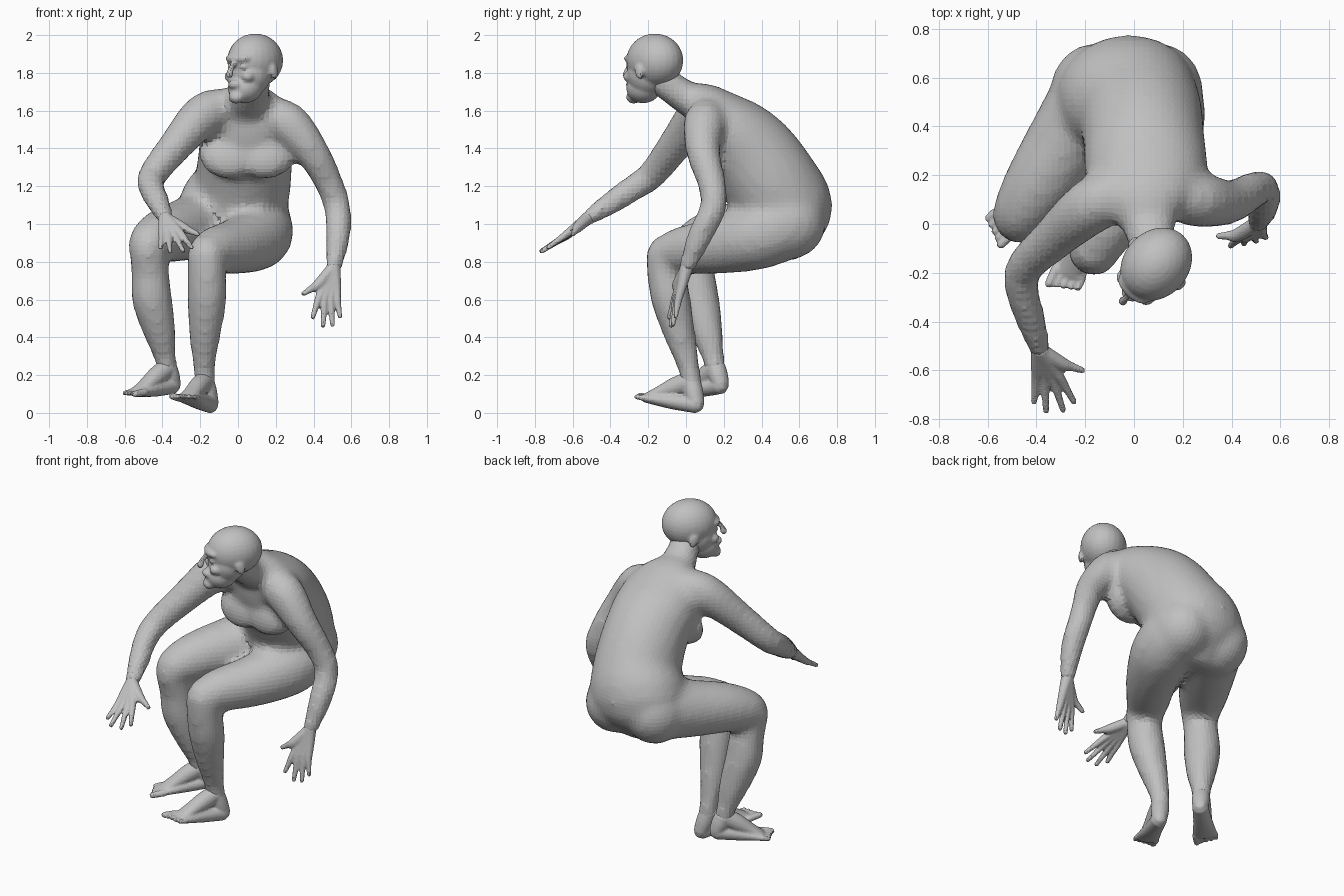
import bpy
import bmesh
from mathutils import Matrix, Vector
from math import cos, sin, pi, radians

old = bpy.data.objects.get("Cube")
if old:
    bpy.data.objects.remove(old, do_unlink=True)

# One plain grey for the whole figure
GREY = (.53, .53, .53, 1)
skin = bpy.data.materials.new("plain grey")
skin.use_nodes = True
skin.diffuse_color = GREY
skin.node_tree.nodes["Principled BSDF"].inputs["Base Color"].default_value = GREY


def spline(stations, steps=4):
    """Smooth curve through stations of (x, y, z, half width, half depth)."""
    rows = [Vector(s if len(s) == 5 else (*s, s[-1])) for s in stations]
    rows = [rows[0]] + rows + [rows[-1]]
    result = []
    for a, b, c, d in zip(rows, rows[1:], rows[2:], rows[3:]):
        for i in range(steps):
            t = i / steps
            result.append(b + (c - a) * (t / 2) + (a * 2 - b * 5 + c * 4 - d) * (t * t / 2)
                          + (b * 3 - a - c * 3 + d) * (t ** 3 / 2))
    return result + [rows[-1]]


def tube(bm, stations, side=(1, 0, 0), sides=16):
    """Loft elliptical rings along a path and round off both ends."""
    rows = spline(stations)
    centres = [r.xyz for r in rows]
    sizes = [(r[3], r[4]) for r in rows]
    for end, inner in ((0, 1), (-1, -2)):
        outward = (centres[end] - centres[inner]).normalized()
        tip = centres[end] + outward * min(sizes[end]) * .7
        small = tuple(s * .6 for s in sizes[end])
        place = 0 if end == 0 else len(centres)
        centres.insert(place, tip)
        sizes.insert(place, small)
    rings = []
    for i, (centre, (wide, deep)) in enumerate(zip(centres, sizes)):
        along = (centres[min(i + 1, len(centres) - 1)] - centres[max(i - 1, 0)]).normalized()
        across = Vector(side)
        across = (across - along * across.dot(along)).normalized()
        other = along.cross(across)
        rings.append([bm.verts.new(centre + across * wide * cos(k * 2 * pi / sides)
                                   + other * deep * sin(k * 2 * pi / sides))
                      for k in range(sides)])
    for low, high in zip(rings, rings[1:]):
        for k in range(sides):
            n = (k + 1) % sides
            bm.faces.new((low[k], low[n], high[n], high[k]))
    bm.faces.new(rings[0][::-1])
    bm.faces.new(rings[-1])


def ball(bm, centre, radii, turn=0):
    """Ellipsoid, optionally tipped about x by some degrees."""
    matrix = (Matrix.Translation(centre) @ Matrix.Rotation(radians(turn), 4, "X")
              @ Matrix.Diagonal((*radii, 1)))
    bmesh.ops.create_uvsphere(bm, u_segments=24, v_segments=16, radius=1, matrix=matrix)


def finish(bm, name, voxel, passes):
    """Fuse the overlapping volumes into one faceted skin."""
    bmesh.ops.recalc_face_normals(bm, faces=bm.faces)
    mesh = bpy.data.meshes.new(name)
    bm.to_mesh(mesh)
    bm.free()
    mesh.materials.append(skin)
    obj = bpy.data.objects.new(name, mesh)
    bpy.context.collection.objects.link(obj)
    fuse = obj.modifiers.new("fuse", "REMESH")
    fuse.mode = "VOXEL"
    fuse.voxel_size = voxel
    soften = obj.modifiers.new("soften", "SMOOTH")
    soften.factor = .5
    soften.iterations = passes
    return obj


# Torso, bent forward, running up through the neck into the skull
body = bmesh.new()
tube(body, [(-.04, .505, .96, .24, .19), (-.03, .525, 1.07, .29, .255), (.02, .46, 1.2, .26, .255),
            (.04, .345, 1.37, .25, .24), (.05, .21, 1.51, .25, .2), (.05, .1, 1.625, .2, .125),
            (.06, .0, 1.67, .115, .09), (.085, -.12, 1.76, .09, .085),
            (.09, -.16, 1.84, .08, .08)], sides=24)
for x in (-.045, .14):
    ball(body, (x, .135, 1.37), (.165, .09, .14), -25)
for x in (-.165, .105):
    ball(body, (x, .535, 1.0), (.18, .205, .19))

# Thighs
tube(body, [(.11, .49, .98, .185), (.1, .36, .93, .178), (.0, .16, .885, .152),
            (-.12, -.02, .86, .127), (-.165, -.102, .835, .107)])
tube(body, [(-.18, .48, 1.0, .185), (-.28, .33, .97, .167), (-.39, .16, .94, .147),
            (-.46, .05, .9, .122), (-.475, .01, .85, .102)])

# Lower legs
tube(body, [(-.165, -.105, .855, .107), (-.165, -.104, .74, .104), (-.165, -.08, .6, .106),
            (-.175, -.035, .42, .086), (-.18, .015, .24, .06), (-.17, .035, .12, .055)])
tube(body, [(-.475, .02, .87, .102), (-.465, .05, .74, .102), (-.455, .07, .6, .108),
            (-.415, .11, .43, .088), (-.385, .145, .29, .06), (-.37, .16, .2, .055)])

# Arms
tube(body, [(.14, .13, 1.57, .1), (.26, .1, 1.535, .116), (.39, .09, 1.385, .092),
            (.48, .135, 1.22, .077), (.525, .145, 1.09, .072), (.53, .075, .94, .068),
            (.505, .0, .76, .044)])
tube(body, [(-.05, .13, 1.615, .105), (-.18, .07, 1.58, .115), (-.33, -.06, 1.415, .092),
            (-.45, -.18, 1.26, .078), (-.457, -.28, 1.19, .071), (-.42, -.4, 1.11, .063),
            (-.385, -.52, 1.03, .044)])
finish(body, "body", .025, 8)


# Head, modelled facing forward and then turned to its right
head = bmesh.new()
ball(head, (0, .015, .01), (.135, .163, .142))
ball(head, (0, -.03, -.06), (.117, .112, .12))
ball(head, (0, -.06, -.13), (.092, .1, .085), 20)
ball(head, (0, -.122, .02), (.082, .04, .028))
ball(head, (0, -.14, -.118), (.042, .037, .026))
ball(head, (0, -.135, -.185), (.045, .036, .034))
tube(head, [(0, -.15, .0, .015), (0, -.176, -.035, .015), (0, -.19, -.068, .021)])
for s in (-1, 1):
    ball(head, (s * .045, -.128, -.024), (.022, .018, .013))
    ball(head, (s * .06, -.105, -.075), (.036, .042, .03))
    ball(head, (s * .132, .02, -.05), (.014, .027, .042), 15)
bust = finish(head, "head", .01, 3)
bust.matrix_world = (Matrix.Translation((.081, -.176, 1.856))
                     @ Matrix.Rotation(radians(-42), 4, "Z"))


def hand(name, wrist, outer, inner, tips, thumb):
    """Palm and fingers as bones fanning out from the wrist."""
    bm = bmesh.new()
    wrist, outer, inner = Vector(wrist), Vector(outer), Vector(inner)
    for i, tip in enumerate(tips):
        knuckle = outer.lerp(inner, i / 3)
        middle = knuckle.lerp(Vector(tip), .5)
        tube(bm, [(*wrist, .037), (*wrist.lerp(knuckle, .6), .029, .026), (*knuckle, .021),
                  (*middle, .016), (*tip, .013)], side=inner - outer, sides=10)
    root, tip = Vector(thumb[0]), Vector(thumb[1])
    tube(bm, [(*wrist, .032), (*root, .029), (*root.lerp(tip, .5), .019), (*tip, .013)],
         side=(0, 1, 0), sides=10)
    finish(bm, name, .0075, 2)


hand("left_hand", (.507, .005, .775), (.525, -.04, .6), (.425, -.06, .6),
     [(.54, -.055, .51), (.5, -.07, .465), (.45, -.08, .46), (.395, -.09, .505)],
     [(.425, -.045, .68), (.345, -.05, .63)])
hand("right_hand", (-.386, -.515, 1.034), (-.4, -.635, .935), (-.3, -.635, .945),
     [(-.41, -.73, .875), (-.36, -.768, .855), (-.29, -.763, .855), (-.245, -.73, .875)],
     [(-.3, -.57, .985), (-.21, -.6, .945)])


def foot(name, ankle, heel, front, inner_sign):
    """Heel to ball wedge, instep and five toes."""
    bm = bmesh.new()
    ankle, heel, front = Vector(ankle), Vector(heel), Vector(front)
    ahead = (front - heel).normalized()
    side = Vector((-ahead.y, ahead.x, 0)).normalized() * inner_sign
    tube(bm, [(*heel, .046, .046), (*heel.lerp(front, .5), .056, .042),
              (*front, .074, .027)], side=side)
    tube(bm, [(*ankle, .052), (*ankle.lerp(heel, .5), .052), (*heel, .044)], side=side)
    tube(bm, [(*ankle, .052), (*ankle.lerp(front, .35), .052), (*ankle.lerp(front, .7), .05, .037),
              (*front, .056, .025)], side=side)
    for i in range(5):
        root = front + side * (.056 - .029 * i)
        tip = root + ahead * (.074 - .009 * i)
        size = .021 if i == 0 else .0155
        tube(bm, [(*root, size), (*tip, size * .85)], side=side, sides=10)
    finish(bm, name, .008, 2)


foot("left_foot", (-.178, .025, .17), (-.145, .055, .044), (-.268, -.205, .08), -1)
foot("right_foot", (-.374, .158, .24), (-.345, .185, .146), (-.533, .005, .11), 1)
